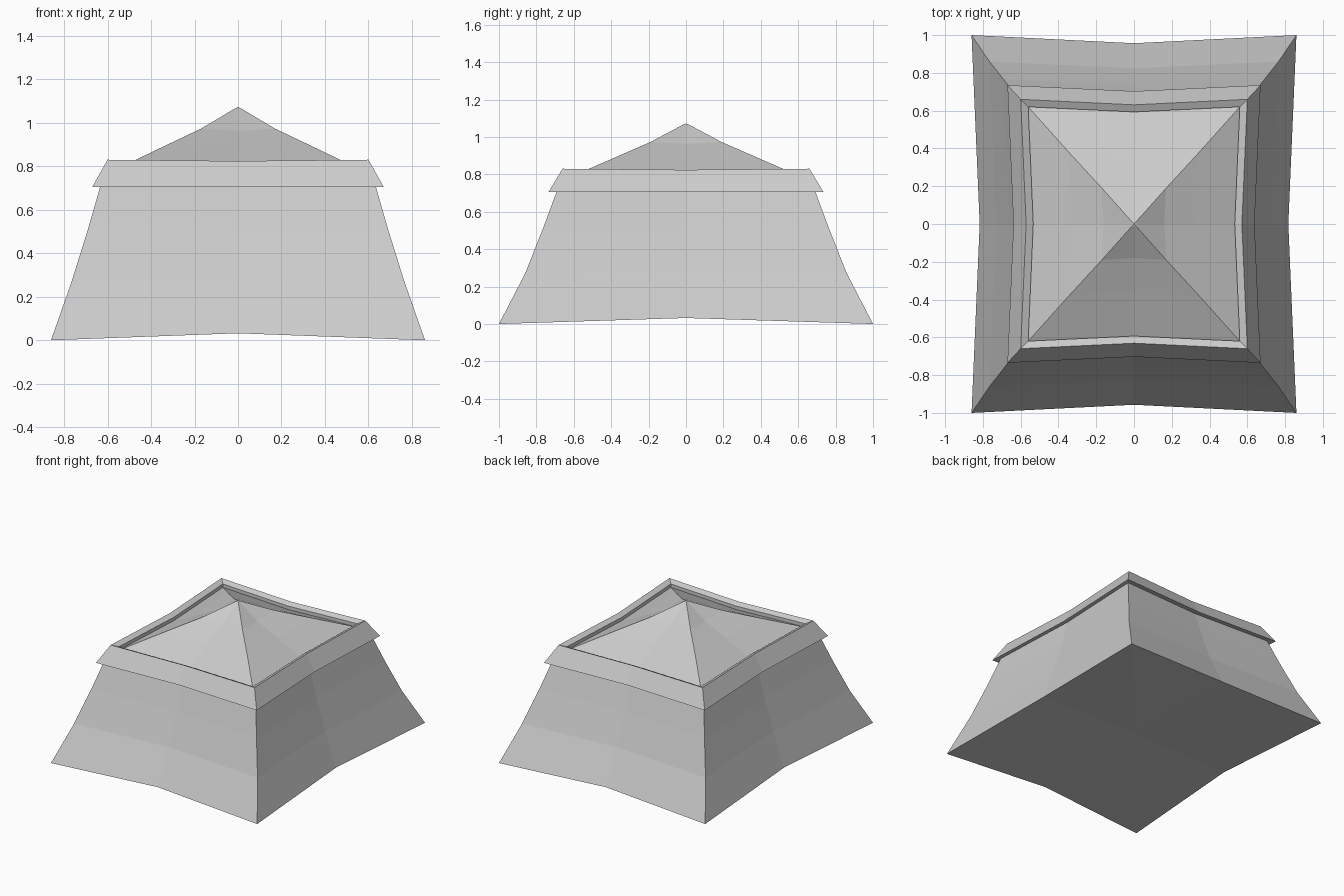
import bpy, bmesh

if "Cube" in bpy.data.objects:
    bpy.data.objects.remove(bpy.data.objects["Cube"])


def ring(bm, x, y, z, inset, dz):
    """Eight-point rectangle: four corners plus side midpoints pulled inwards and shifted by dz."""
    mx, my, mz = x - inset, y - inset, z + dz
    pts = [(x, -y, z), (mx, 0, mz), (x, y, z), (0, my, mz),
           (-x, y, z), (-mx, 0, mz), (-x, -y, z), (0, -my, mz)]
    return [bm.verts.new(p) for p in pts]


def loft(name, rings, bottom=None, top=None):
    """Skin a stack of rings; optional centre heights close the ends with fans."""
    bm = bmesh.new()
    loops = [ring(bm, *r) for r in rings]
    for a, b in zip(loops, loops[1:]):
        for i in range(8):
            j = (i + 1) % 8
            bm.faces.new((a[i], a[j], b[j], b[i]))
    for loop, z, flip in ((loops[0], bottom, True), (loops[-1], top, False)):
        if z is None:
            continue
        c = bm.verts.new((0, 0, z))
        for i in range(8):
            p, q = loop[i], loop[(i + 1) % 8]
            bm.faces.new((q, p, c) if flip else (p, q, c))
    me = bpy.data.meshes.new(name)
    bm.to_mesh(me)
    bm.free()
    ob = bpy.data.objects.new(name, me)
    bpy.context.collection.objects.link(ob)
    return ob


# Flared cloth walls with a closed floor: (half x, half y, z, midpoint inset, midpoint dz)
loft("tent_walls", [
    (0.86, 1.00, 0.00, 0.043, 0.032),
    (0.765, 0.86, 0.27, 0.036, 0.012),
    (0.69, 0.765, 0.51, 0.033, 0.004),
    (0.632, 0.69, 0.712, 0.03, 0.0),
], bottom=0.04)

# Overhanging band around the eaves, with underside and inner lip
loft("eaves_band", [
    (0.632, 0.69, 0.712, 0.03, 0.0),
    (0.67, 0.735, 0.705, 0.032, 0.0),
    (0.60, 0.66, 0.83, 0.029, -0.006),
    (0.56, 0.62, 0.812, 0.027, -0.006),
    (0.56, 0.62, 0.786, 0.027, -0.006),
])

# Concave pyramid roof rising from inside the band
loft("tent_roof", [
    (0.56, 0.62, 0.786, 0.027, -0.006),
    (0.345, 0.38, 0.89, 0.018, -0.009),
    (0.17, 0.19, 0.973, 0.009, -0.010),
    (0.014, 0.015, 1.066, 0.001, 0.0),
], top=1.072)
